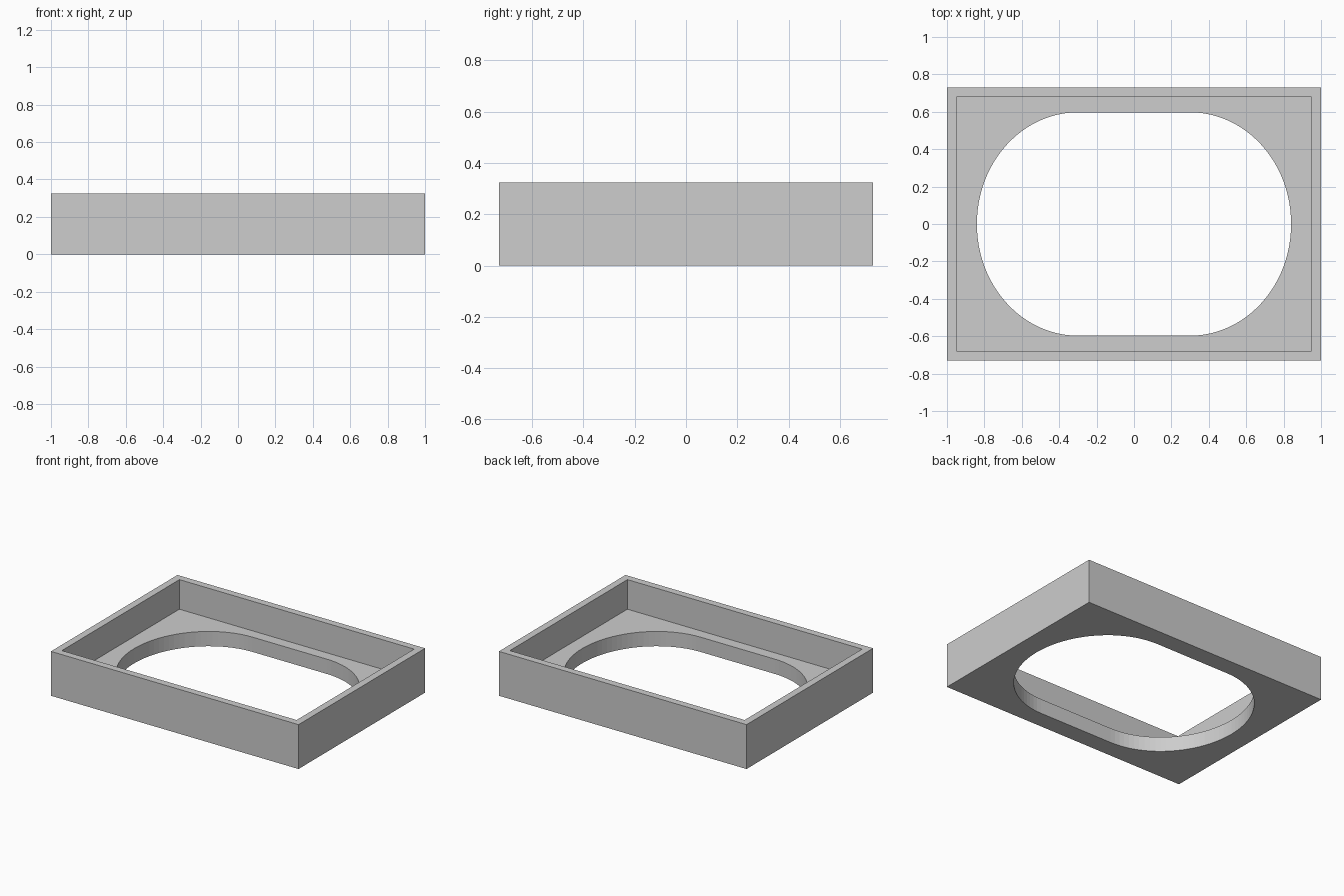
import bpy, bmesh
from math import pi, cos, sin

cube = bpy.data.objects.get("Cube")
if cube:
    bpy.data.objects.remove(cube, do_unlink=True)

HX, HY, HEIGHT = 1.0, 0.73, 0.324       # outer half sizes and height
WALL, FLOOR = 0.052, 0.108              # wall and floor thickness
HOLE_X, HOLE_Y, FLAT = 0.84, 0.597, 0.3  # opening half sizes, half straight run
SEGMENTS = 48

grey = bpy.data.materials.new("plain grey")
grey.use_nodes = True
colour = (0.61, 0.61, 0.61, 1)
grey.diffuse_color = colour
grey.node_tree.nodes["Principled BSDF"].inputs["Base Color"].default_value = colour


def rectangle(x, y):
    return [(x, -y), (x, y), (-x, y), (-x, -y)]


def rounded_opening():
    points = []
    for side, start in ((1, -pi / 2), (-1, pi / 2)):
        for i in range(SEGMENTS + 1):
            a = start + pi * i / SEGMENTS
            points.append((side * FLAT + (HOLE_X - FLAT) * cos(a), HOLE_Y * sin(a)))
    return points


def ring(bm, points, z):
    return [bm.verts.new((x, y, z)) for x, y in points]


def band(bm, a, b):
    """Quads joining two rings of equal length."""
    for i in range(len(a)):
        bm.faces.new((a[i - 1], a[i], b[i], b[i - 1]))


def plate(bm, rect, hole):
    """Flat plate between a rectangle and the opening, fanned from each corner."""
    n = len(hole)
    quarter = SEGMENTS // 2
    # Opening points facing +x, +y, -x and -y
    stops = [quarter, SEGMENTS, SEGMENTS + 1 + quarter, n - 1]
    for k, corner in enumerate(rect):
        start, end = stops[k - 1], stops[k]
        if end < start:
            end += n
        for i in range(start, end):
            bm.faces.new((corner, hole[i % n], hole[(i + 1) % n]))
        bm.faces.new((corner, rect[(k + 1) % 4], hole[stops[k]]))


# Open tray, built as outlines joined by walls and flat rims
bm = bmesh.new()
outer = rectangle(HX, HY)
inner = rectangle(HX - WALL, HY - WALL)
hole = rounded_opening()
outer_low, outer_high = ring(bm, outer, 0), ring(bm, outer, HEIGHT)
inner_high, inner_low = ring(bm, inner, HEIGHT), ring(bm, inner, FLOOR)
hole_high, hole_low = ring(bm, hole, FLOOR), ring(bm, hole, 0)

# Outer sides, top rim, inner sides and opening wall
band(bm, outer_low, outer_high)
band(bm, outer_high, inner_high)
band(bm, inner_high, inner_low)
band(bm, hole_high, hole_low)

# Floor and underside around the opening
plate(bm, inner_low, hole_high)
plate(bm, outer_low, hole_low)

bmesh.ops.recalc_face_normals(bm, faces=bm.faces)
mesh = bpy.data.meshes.new("tray_frame")
bm.to_mesh(mesh)
bm.free()
mesh.materials.append(grey)
tray = bpy.data.objects.new("tray_frame", mesh)
bpy.context.collection.objects.link(tray)
